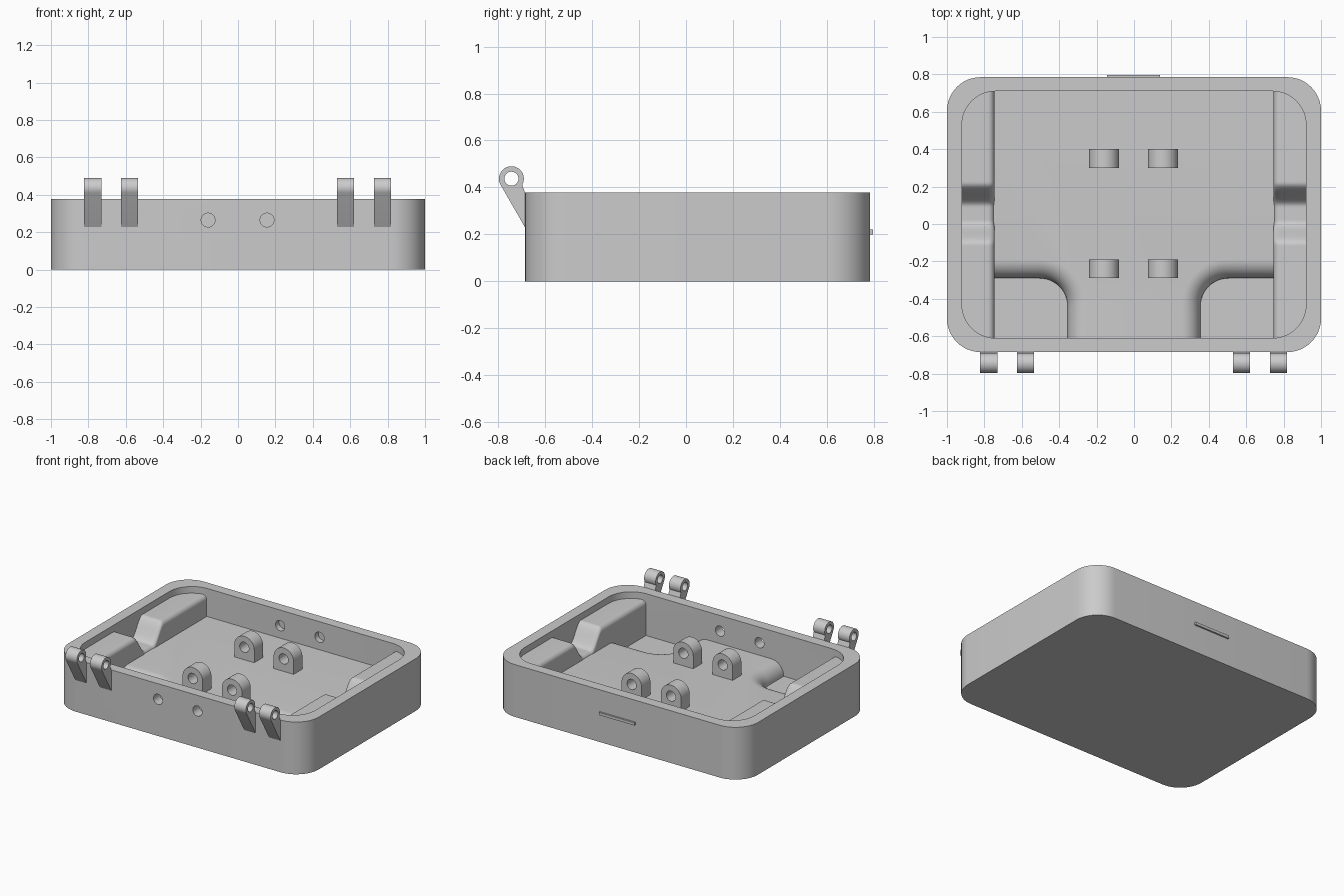
import bpy, bmesh, math
from mathutils import Vector

cube = bpy.data.objects.get("Cube")
if cube:
    bpy.data.objects.remove(cube, do_unlink=True)

GREY = bpy.data.materials.new("plain grey")
GREY.use_nodes = True
GREY.diffuse_color = (0.6, 0.6, 0.6, 1)
GREY.node_tree.nodes["Principled BSDF"].inputs["Base Color"].default_value = (0.6, 0.6, 0.6, 1)

HEIGHT, FLOOR, POCKET = 0.378, 0.175, 0.075
HOLE_Z, HOLE_R = 0.265, 0.037
HOLE_XS = (-0.16, 0.155)


def arc(cx, cy, r, start, end, n=12):
    angles = [math.radians(start + (end - start) * i / n) for i in range(n + 1)]
    return [(cx + r * math.cos(a), cy + r * math.sin(a)) for a in angles]


def loft(name, loops):
    """Solid skinned through closed loops of equal length, with end caps."""
    bm = bmesh.new()
    rows = [[bm.verts.new(p) for p in loop] for loop in loops]
    for a, b in zip(rows, rows[1:]):
        for i in range(len(a)):
            j = (i + 1) % len(a)
            bm.faces.new((a[i], a[j], b[j], b[i]))
    bm.faces.new(rows[0][::-1])
    bm.faces.new(rows[-1])
    bmesh.ops.recalc_face_normals(bm, faces=bm.faces)
    mesh = bpy.data.meshes.new(name)
    bm.to_mesh(mesh)
    bm.free()
    mesh.materials.append(GREY)
    obj = bpy.data.objects.new(name, mesh)
    bpy.context.collection.objects.link(obj)
    return obj


def prism(name, outline, axis, low, high):
    """Extrude a 2D outline along x, y or z."""
    place = {"x": lambda p, d: (d, p[0], p[1]),
             "y": lambda p, d: (p[0], d, p[1]),
             "z": lambda p, d: (p[0], p[1], d)}[axis]
    return loft(name, [[place(p, d) for p in outline] for d in (low, high)])


def cut(target, cutter):
    bpy.context.view_layer.objects.active = target
    mod = target.modifiers.new("cut", "BOOLEAN")
    mod.operation, mod.solver, mod.object = "DIFFERENCE", "EXACT", cutter
    bpy.ops.object.modifier_apply(modifier=mod.name)
    bpy.data.objects.remove(cutter, do_unlink=True)


def rounded_rect(x, y0, y1, r):
    return (arc(x - r, y1 - r, r, 90, 0) + arc(x - r, y0 + r, r, 0, -90)
            + arc(r - x, y0 + r, r, -90, -180) + arc(r - x, y1 - r, r, 180, 90))


def rod(axis, a, b, r, low, high):
    return prism("rod_cutter", arc(a, b, r, 0, 360, 32)[:-1], axis, low, high)


# Tray body with its cavity
body = prism("tray_body", rounded_rect(1, -0.685, 0.785, 0.18), "z", 0, HEIGHT)
cut(body, prism("cavity_cutter", rounded_rect(0.92, -0.61, 0.71, 0.18), "z", FLOOR, 0.6))

# Sunken front corner pockets with a rounded lip
for side in (-1, 1):
    loops = []
    lip = FLOOR - POCKET
    steps = [math.radians(9 * i) for i in range(11)]
    rings = [(lip * (1 - math.cos(a)), POCKET + lip * math.sin(a)) for a in steps]
    rings.append((lip, FLOOR + 0.05))
    for grow, z in rings:
        outline = [(0.8, -0.61), (0.8, -0.29 + grow)]
        outline += arc(0.505, -0.44, 0.15 + grow, 90, 180)
        outline.append((0.355 - grow, -0.61))
        loops.append([(side * x, y, z) for x, y in outline])
    cut(body, loft("pocket_cutter", loops))

# Round holes through the front wall, blind in the back wall
for x in HOLE_XS:
    cut(body, rod("y", x, HOLE_Z, HOLE_R, -0.8, 0.75))
parts = [body]


# Side ledges with a scooped finger notch
def ledge_height(y):
    t = min(1, max(0, (0.165 - abs(y - 0.055)) / 0.125))
    return 0.33 - 0.135 * t * t * (3 - 2 * t)


for side, label in ((-1, "right"), (1, "left")):
    stations = [-0.63] + [-0.12 + 0.01 * i for i in range(36)] + [0.725]
    loops = []
    for y in stations:
        top = ledge_height(y)
        section = [(0.93, 0.06), (0.747, 0.06)]
        section += arc(0.782, top - 0.035, 0.035, 180, 90, 8) + [(0.93, top)]
        loops.append([(side * x, y, z) for x, z in section])
    parts.append(loft(label + "_ledge", loops))

# Four round-topped supports bored along y
for x in HOLE_XS:
    for y0, label in ((-0.29, "front"), (0.3, "back")):
        outline = arc(x, HOLE_Z, 0.08, 0, 180, 24)
        outline += [(x - 0.08, FLOOR - 0.02), (x + 0.08, FLOOR - 0.02)]
        support = prism(label + "_support", outline, "y", y0, y0 + 0.1)
        cut(support, rod("y", x, HOLE_Z, HOLE_R, y0 - 0.05, y0 + 0.15))
        parts.append(support)

# Hinge knuckles on the front wall
for x in (-0.777, -0.58, 0.575, 0.773):
    outline = arc(-0.744, 0.437, 0.053, -30, 210, 28)
    outline += [(-0.685, 0.228), (-0.67, 0.228), (-0.67, 0.37), (-0.685, 0.375)]
    knuckle = prism("hinge_knuckle", outline, "x", x - 0.046, x + 0.046)
    cut(knuckle, rod("x", -0.744, 0.437, 0.03, x - 0.1, x + 0.1))
    parts.append(knuckle)

# Thin catch bar on the back wall
bar = [(-0.145, 0.2), (0.14, 0.2), (0.14, 0.22), (-0.145, 0.22)]
parts.append(prism("catch_bar", bar, "y", 0.775, 0.797))

# Smooth curves, sharp edges
bpy.ops.object.select_all(action="DESELECT")
for part in parts:
    part.select_set(True)
bpy.context.view_layer.objects.active = body
bpy.ops.object.shade_smooth_by_angle(angle=math.radians(30))
